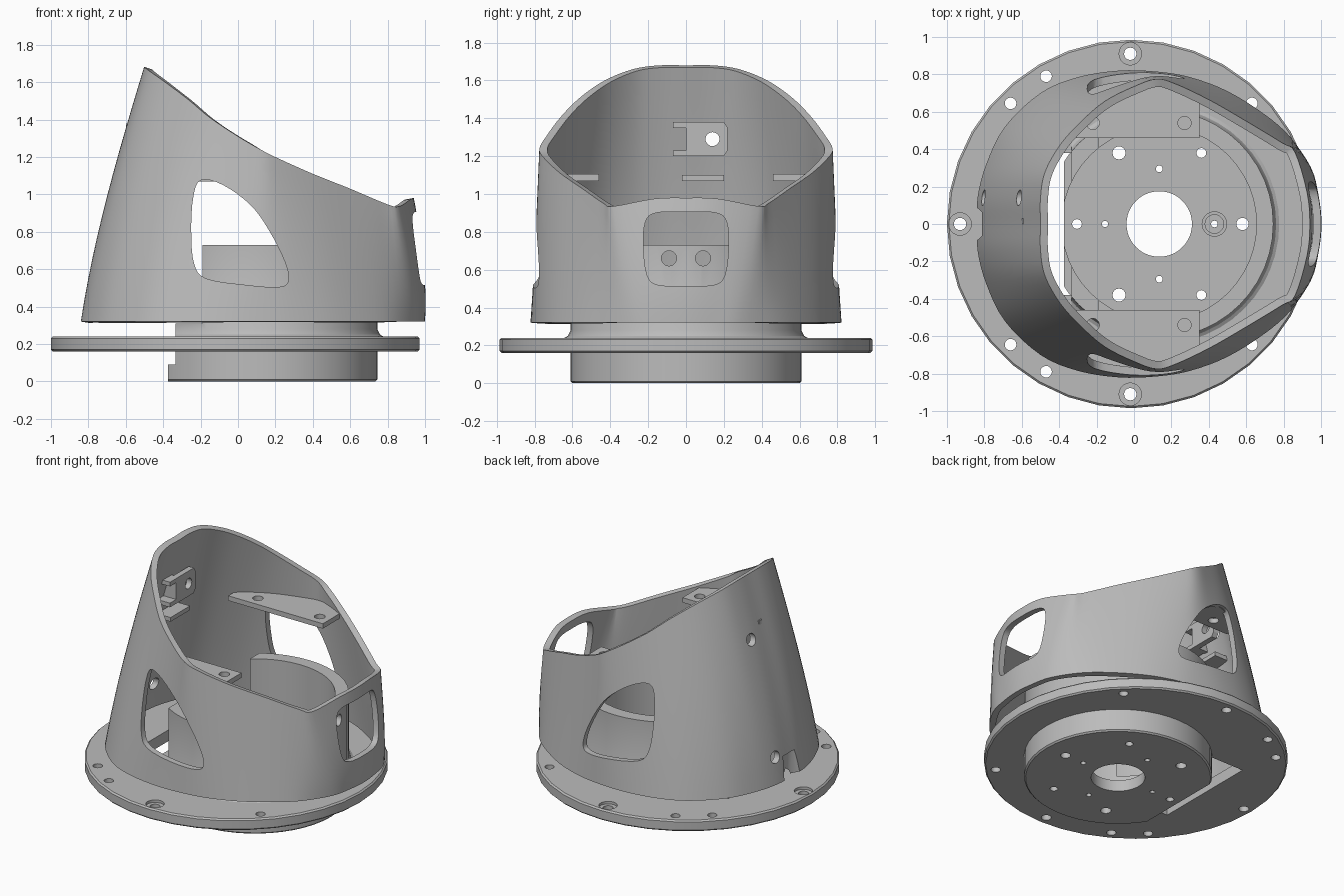
import bpy, bmesh, math
from mathutils import Vector, Matrix

if "Cube" in bpy.data.objects:
    bpy.data.objects.remove(bpy.data.objects["Cube"])

grey = bpy.data.materials.new("light grey")
grey.diffuse_color = (0.5, 0.5, 0.5, 1)
grey.use_nodes = True
grey.node_tree.nodes["Principled BSDF"].inputs["Base Color"].default_value = grey.diffuse_color


def make(name, verts, faces):
    bm = bmesh.new()
    vs = [bm.verts.new(v) for v in verts]
    for f in faces:
        bm.faces.new([vs[i] for i in f])
    bmesh.ops.recalc_face_normals(bm, faces=bm.faces)
    me = bpy.data.meshes.new(name)
    bm.to_mesh(me)
    bm.free()
    me.materials.append(grey)
    ob = bpy.data.objects.new(name, me)
    bpy.context.collection.objects.link(ob)
    return ob


def prism(name, outline, lo, hi, axis="z"):
    """Extrude a 2D outline along an axis."""
    put = {"z": lambda a, b, c: (a, b, c), "y": lambda a, b, c: (a, c, b),
           "x": lambda a, b, c: (c, a, b)}[axis]
    n = len(outline)
    verts = [put(a, b, c) for c in (lo, hi) for a, b in outline]
    faces = [list(range(n)), list(range(n, 2 * n))]
    faces += [(i, (i + 1) % n, n + (i + 1) % n, n + i) for i in range(n)]
    return make(name, verts, faces)


def box(name, x, y, z):
    return prism(name, [(x[0], y[0]), (x[1], y[0]), (x[1], y[1]), (x[0], y[1])], *z)


def rod(name, a, b, r, lo, hi, axis="z", n=20):
    pts = [(a + r * math.cos(2 * math.pi * i / n), b + r * math.sin(2 * math.pi * i / n)) for i in range(n)]
    return prism(name, pts, lo, hi, axis)


def lathe(name, profile, cx, n):
    m = len(profile)
    verts = [(cx + r * math.cos(2 * math.pi * i / n), r * math.sin(2 * math.pi * i / n), z)
             for i in range(n) for r, z in profile]
    faces = [(i * m + j, i * m + (j + 1) % m, (i + 1) % n * m + (j + 1) % m, (i + 1) % n * m + j)
             for i in range(n) for j in range(m)]
    return make(name, verts, faces)


def apply_mods(ob):
    bpy.context.view_layer.objects.active = ob
    for m in list(ob.modifiers):
        bpy.ops.object.modifier_apply(modifier=m.name)


def cut(ob, tool):
    m = ob.modifiers.new("cut", "BOOLEAN")
    m.operation, m.solver, m.object = "DIFFERENCE", "EXACT", tool
    apply_mods(ob)
    bpy.data.objects.remove(tool)


def spline(points, steps):
    """Closed smooth curve through the points."""
    p = [Vector(q) for q in points]
    n, out = len(p), []
    for i in range(n):
        a, b, c, d = p[i - 1], p[i], p[(i + 1) % n], p[(i + 2) % n]
        for k in range(steps):
            t = k / steps
            out.append(0.5 * (2 * b + (c - a) * t + (2 * a - 5 * b + 4 * c - d) * t * t
                              + (3 * b - a - 3 * c + d) * t ** 3))
    return out


# Mounting flange with bolt holes
flange = lathe("mounting_flange", [(0.05, 0.16), (0.975, 0.16), (0.985, 0.17), (0.985, 0.23),
                                   (0.975, 0.24), (0.05, 0.24)], -0.015, 36)
cut(flange, rod("c", 0.135, 0, 0.55, 0.1, 0.3, n=48))
cut(flange, box("c", (-0.6, -0.33), (-0.38, 0.38), (0.1, 0.3)))
for x, y in [(-0.93, 0), (-0.02, 0.91), (-0.02, -0.91)]:
    cut(flange, rod("c", x, y, 0.033, 0.1, 0.3))
    cut(flange, rod("c", x, y, 0.06, 0.222, 0.3))
for x, y in [(-0.47, 0.79), (-0.66, 0.645), (0.63, 0.645)]:
    for s in (1, -1):
        cut(flange, rod("c", x, s * y, 0.031, 0.1, 0.3))

# Round cup with floor, open towards the back
cup = lathe("round_cup", [(0.175, 0), (0.6, 0), (0.61, 0.01), (0.61, 0.2), (0.65, 0.235), (0.625, 0.25),
                          (0.61, 0.28), (0.61, 0.73), (0.52, 0.73), (0.52, 0.08), (0.175, 0.08)], 0.135, 48)
cut(cup, box("c", (-0.8, -0.375), (-0.9, 0.9), (-0.1, 0.1)))
cut(cup, box("c", (-0.8, -0.335), (-0.9, 0.9), (0.09, 0.32)))
cut(cup, box("c", (-0.8, -0.19), (-0.9, 0.9), (0.31, 0.9)))
for x, y, r in [(-0.08, 0.38, 0.035), (-0.08, -0.38, 0.035), (0.36, 0.38, 0.026), (0.36, -0.38, 0.026),
                (-0.305, 0, 0.026), (-0.155, 0, 0.017), (0.135, 0.295, 0.018), (0.135, -0.295, 0.018),
                (0.58, 0, 0.033), (0.43, 0, 0.018)]:
    cut(cup, rod("c", x, y, r, -0.1, 0.2, n=16))
for y in (-0.09, 0.09):
    cut(cup, rod("c", y, 0.66, 0.04, 0.5, 0.9, "x"))
lathe("floor_boss", [(0.05, 0.07), (0.068, 0.07), (0.068, 0.1), (0.05, 0.1)], 0.43, 20)

# Tapered shell: each column runs from a bottom point (x, y) to a rim point (x, y, z)
half = [(-0.84, 0, -0.50, 0, 1.68), (-0.835, 0.15, -0.50, 0.14, 1.68), (-0.79, 0.32, -0.475, 0.28, 1.66),
        (-0.69, 0.52, -0.39, 0.43, 1.60), (-0.5, 0.70, -0.27, 0.56, 1.51), (-0.3, 0.785, -0.15, 0.66, 1.41),
        (-0.08, 0.82, 0.0, 0.735, 1.31), (0.12, 0.815, 0.12, 0.775, 1.24), (0.3, 0.785, 0.22, 0.75, 1.19),
        (0.5, 0.71, 0.4, 0.665, 1.11), (0.7, 0.585, 0.6, 0.55, 1.03), (0.84, 0.46, 0.79, 0.435, 0.95),
        (0.95, 0.29, 0.86, 0.385, 0.935), (0.985, 0.15, 0.925, 0.17, 0.975), (1.0, 0, 0.94, 0, 0.98)]
loop = half + [(a, -b, c, -d, e) for a, b, c, d, e in reversed(half[1:-1])]
cols = spline(loop, 4)
rows, n = 12, len(cols)
verts = []
for bx, by, tx, ty, tz in cols:
    for j in range(rows + 1):
        t = j / rows
        swell = 4 * t * (1 - t) * 0.03
        x, y = bx + (tx - bx) * t, by + (ty - by) * t
        x += swell * (min(0, x) * 1.3 + max(0, x - 0.8) * 4)
        verts.append((x, y, 0.32 + (tz - 0.32) * t))
faces = [(i * (rows + 1) + j, (i + 1) % n * (rows + 1) + j, (i + 1) % n * (rows + 1) + j + 1,
          i * (rows + 1) + j + 1) for i in range(n) for j in range(rows)]
shell = make("tapered_shell", verts, faces)
solid = shell.modifiers.new("wall", "SOLIDIFY")
solid.thickness, solid.offset = 0.042, -1
apply_mods(shell)

# Side windows, front window, rear screw holes and rear groove
side = [(-0.235, 0.63), (-0.25, 0.8), (-0.24, 0.98), (-0.2, 1.075), (-0.08, 1.05), (0.07, 0.94),
        (0.17, 0.8), (0.25, 0.64), (0.27, 0.54), (0.22, 0.505), (0.05, 0.515), (-0.17, 0.55)]
cut(shell, prism("c", [tuple(p) for p in spline(side, 4)], -1.2, 1.2, "y"))
front = [(0.0, 0.905), (0.16, 0.9), (0.215, 0.85), (0.225, 0.72), (0.205, 0.57), (0.15, 0.52), (0, 0.515)]
front += [(-y, z) for y, z in reversed(front[1:-1])]
cut(shell, prism("c", [tuple(p) for p in spline(front, 4)], 0.7, 1.2, "x"))
for z in (0.5, 1.29):
    cut(shell, rod("c", 0.14, z, 0.042, -1.1, -0.4, "x"))
cut(shell, rod("c", -0.89, 0, 0.1, 0.2, 0.48))

# Side shelves inside the shell
for s, name in ((1, "left_shelf"), (-1, "right_shelf")):
    pts = [(-0.4, 0.46), (0.35, 0.46), (0.35, 0.66), (0.2, 0.735), (0.0, 0.74), (-0.2, 0.68), (-0.4, 0.56)]
    shelf = prism(name, [(x, s * y) for x, y in pts], 1.07, 1.105)
    for x in (-0.22, 0.27):
        cut(shelf, rod("c", x, s * 0.54, 0.035, 1, 1.2))

# Bracket on the rear wall
plate = prism("rear_bracket", [(0, 1.2), (0.2, 1.2), (0.22, 1.23), (0.22, 1.35), (0.2, 1.38), (0, 1.38)],
              -0.53, -0.49, "x")
cut(plate, rod("c", 0.14, 1.29, 0.037, -0.7, -0.3, "x"))
for z in (1.2, 1.35):
    box("bracket_tab", (-0.59, -0.49), (-0.07, 0.0), (z, z + 0.03))
box("bracket_web", (-0.6, -0.5), (0.0, 0.03), (1.2, 1.38))
box("rear_ledge", (-0.65, -0.52), (-0.02, 0.2), (1.07, 1.1))

# Shade smooth, keeping edges sharp
bpy.ops.object.select_all(action="DESELECT")
for ob in bpy.context.collection.objects:
    ob.select_set(True)
    bpy.context.view_layer.objects.active = ob
bpy.ops.object.shade_smooth_by_angle(angle=math.radians(30))
